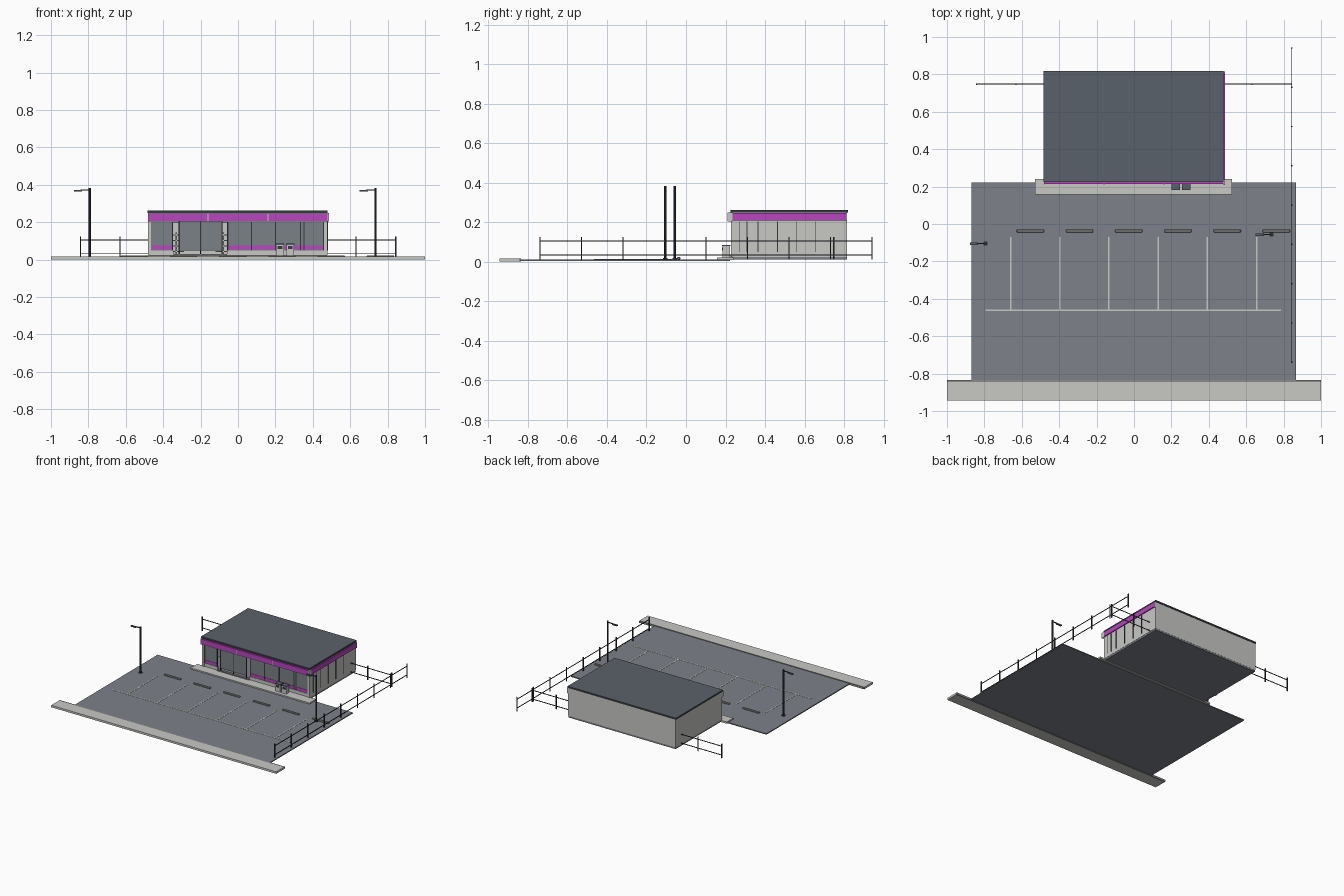
import bpy, bmesh
from mathutils import Matrix, Vector


def material(name, rgb):
    m = bpy.data.materials.new(name)
    m.diffuse_color = (*rgb, 1)
    return m


CONCRETE = material("light concrete", (0.58, 0.58, 0.56))
ASPHALT = material("asphalt", (0.205, 0.22, 0.246))
ROOF = material("roof grey", (0.102, 0.120, 0.144))
METAL = material("dark metal", (0.035, 0.04, 0.047))
GLASS = material("window glass", (0.195, 0.22, 0.24))
MAGENTA = material("magenta", (0.49, 0.06, 0.53))
GREY = material("mid grey", (0.26, 0.26, 0.26))


def boxes(name, mat, items):
    """One object made of boxes given as (x0, x1, y0, y1, z0, z1)."""
    bm = bmesh.new()
    for x0, x1, y0, y1, z0, z1 in items:
        centre = Vector((x0 + x1, y0 + y1, z0 + z1)) / 2
        size = (x1 - x0, y1 - y0, z1 - z0)
        bmesh.ops.create_cube(bm, size=1, matrix=Matrix.Translation(centre)
                              @ Matrix.Diagonal((*size, 1)))
    me = bpy.data.meshes.new(name)
    bm.to_mesh(me)
    bm.free()
    me.materials.append(mat)
    ob = bpy.data.objects.new(name, me)
    bpy.context.collection.objects.link(ob)
    return ob


# Ground: parking lot, street pavement with kerb, raised entrance apron
boxes("parking_lot", ASPHALT, [(-0.87, 0.865, -0.84, 0.222, 0.004, 0.012)])
boxes("street_pavement", CONCRETE, [(-1, 1, -0.943, -0.845, 0, 0.016)])
boxes("kerb_gutter", GREY, [(-1, 1, -0.845, -0.834, 0, 0.016)])
boxes("entrance_apron", CONCRETE, [(-0.53, 0.525, 0.157, 0.24, 0.008, 0.022)])

# Painted bay lines and wheel stops
bays = [-0.66 + 0.263 * i for i in range(6)]
boxes("bay_lines", CONCRETE,
      [(x - 0.004, x + 0.004, -0.46, -0.07, 0.0115, 0.0135) for x in bays]
      + [(-0.795, 0.787, -0.466, -0.458, 0.0115, 0.0135)])
stops = [x + 0.106 for x in bays]
stop = boxes("wheel_stops", GREY,
             [(x - 0.073, x + 0.073, -0.045, -0.029, 0.011, 0.023) for x in stops])
bev = stop.modifiers.new("bevel", "BEVEL")
bev.width, bev.segments = 0.003, 1

# Store shell: floor, three walls, front end piers, sill and lintel
boxes("store_floor", ASPHALT, [(-0.478, 0.476, 0.236, 0.815, 0.010, 0.025)])
boxes("store_walls", CONCRETE, [
    (-0.48, -0.468, 0.23, 0.816, 0.024, 0.25),
    (0.466, 0.478, 0.23, 0.816, 0.024, 0.25),
    (-0.48, 0.478, 0.804, 0.816, 0.024, 0.25),
    (-0.48, -0.462, 0.228, 0.245, 0.024, 0.205),
    (0.46, 0.478, 0.228, 0.245, 0.024, 0.205),
    (-0.468, -0.345, 0.232, 0.246, 0.024, 0.05),
    (-0.06, 0.466, 0.232, 0.246, 0.024, 0.05),
    (-0.468, 0.466, 0.232, 0.246, 0.2, 0.25),
])

# Flat roof with dark edge
boxes("roof_edge", METAL, [(-0.484, 0.479, 0.224, 0.819, 0.248, 0.259)])
boxes("roof_deck", ROOF, [(-0.484, 0.479, 0.224, 0.819, 0.259, 0.262)])

# Signboard band along the front and right side, with pale end caps
boxes("sign_band", MAGENTA, [
    (-0.478, 0.478, 0.214, 0.229, 0.207, 0.246),
    (0.478, 0.486, 0.235, 0.81, 0.207, 0.246),
])
boxes("sign_frame", CONCRETE, [
    (-0.482, -0.478, 0.212, 0.23, 0.203, 0.248),
    (0.478, 0.487, 0.209, 0.235, 0.203, 0.248),
    (-0.478, 0.478, 0.215, 0.23, 0.203, 0.207),
    (0.478, 0.486, 0.81, 0.816, 0.203, 0.248),
    (-0.162, -0.158, 0.2125, 0.215, 0.207, 0.246),
    (0.158, 0.162, 0.2125, 0.215, 0.207, 0.246),
])

# Shop front: fixed panes, sliding doors, dark mullions, low coloured strip
boxes("window_panes", GLASS, [
    (-0.462, -0.35, 0.236, 0.241, 0.05, 0.203),
    (-0.055, 0.46, 0.236, 0.241, 0.05, 0.203),
])
boxes("sliding_doors", GLASS, [
    (-0.312, -0.203, 0.228, 0.233, 0.05, 0.203),
    (-0.199, -0.088, 0.228, 0.233, 0.05, 0.203),
])
mullions = [-0.462, -0.35, -0.055, 0.072, 0.2, 0.335, 0.352, 0.458]
boxes("mullions", METAL,
      [(x - 0.003, x + 0.003, 0.233, 0.243, 0.03, 0.203) for x in mullions]
      + [(x - 0.003, x + 0.003, 0.227, 0.234, 0.03, 0.203)
         for x in (-0.314, -0.201, -0.086)]
      + [(-0.35, -0.055, 0.233, 0.243, 0.198, 0.203)])
boxes("window_strip", MAGENTA, [
    (-0.459, -0.353, 0.2335, 0.237, 0.053, 0.076),
    (-0.052, 0.457, 0.2335, 0.237, 0.053, 0.076),
])
boxes("door_threshold", GREY, [(-0.345, -0.06, 0.226, 0.246, 0.022, 0.03)])

# Joints on the right wall
boxes("side_wall_joints", METAL,
      [(0.477, 0.4805, y - 0.002, y + 0.002, 0.05, 0.203)
       for y in (0.272, 0.308, 0.365, 0.463, 0.56, 0.657)])

# Shelving inside, seen through the open doorway
boxes("shelf_boards", CONCRETE,
      [(x - 0.04, x + 0.04, 0.33, 0.6, z, z + 0.006)
       for x in (-0.33, -0.08) for z in (0.04, 0.07, 0.10, 0.13)])
boxes("shelf_backs", GREY,
      [(x - 0.005, x + 0.005, 0.33, 0.6, 0.025, 0.145) for x in (-0.33, -0.08)])

# Litter bins beside the entrance
bins = (0.224, 0.279)
boxes("bins", CONCRETE,
      [(x - 0.021, x + 0.021, 0.185, 0.222, 0.022, 0.078) for x in bins])
boxes("bin_lids", ROOF,
      [(x - 0.023, x + 0.023, 0.183, 0.224, 0.078, 0.085) for x in bins])
boxes("bin_openings", METAL,
      [(x - 0.013, x + 0.013, 0.182, 0.186, 0.057, 0.072) for x in bins])


# Rail fences: across the back either side of the store, and along the right
def fence(name, start, end, posts, fixed, along_x):
    bits = [(start, end, fixed - 0.002, fixed + 0.002, z - 0.0025, z + 0.0025)
            for z in (0.034, 0.105)]
    bits += [(p - 0.0035, p + 0.0035, fixed - 0.0035, fixed + 0.0035, 0.01, 0.124)
             for p in posts]
    if not along_x:
        bits = [(c, d, a, b, e, f) for a, b, c, d, e, f in bits]
    boxes(name, METAL, bits)


fence("back_fence_left", -0.845, -0.478, (-0.842, -0.631), 0.748, True)
fence("back_fence_right", 0.477, 0.845, (0.631, 0.842), 0.748, True)
fence("right_fence", -0.742, 0.943, [-0.739 + 0.21 * i for i in range(9)], 0.844, False)


# Street lamps
def lamp(name, x, y):
    bpy.ops.mesh.primitive_cylinder_add(vertices=10, radius=0.0065, depth=0.372,
                                        location=(x, y, 0.197))
    pole = bpy.context.object
    pole.name = name + "_pole"
    pole.data.materials.append(METAL)
    bpy.ops.object.shade_smooth_by_angle()
    boxes(name + "_arm", METAL, [
        (x - 0.05, x, y - 0.003, y + 0.003, 0.369, 0.375),
        (x - 0.011, x + 0.011, y - 0.011, y + 0.011, 0.011, 0.018),
    ])
    boxes(name + "_head", ROOF,
          [(x - 0.085, x - 0.04, y - 0.007, y + 0.007, 0.364, 0.372)])


lamp("left_lamp", -0.793, -0.105)
lamp("right_lamp", 0.735, -0.057)
